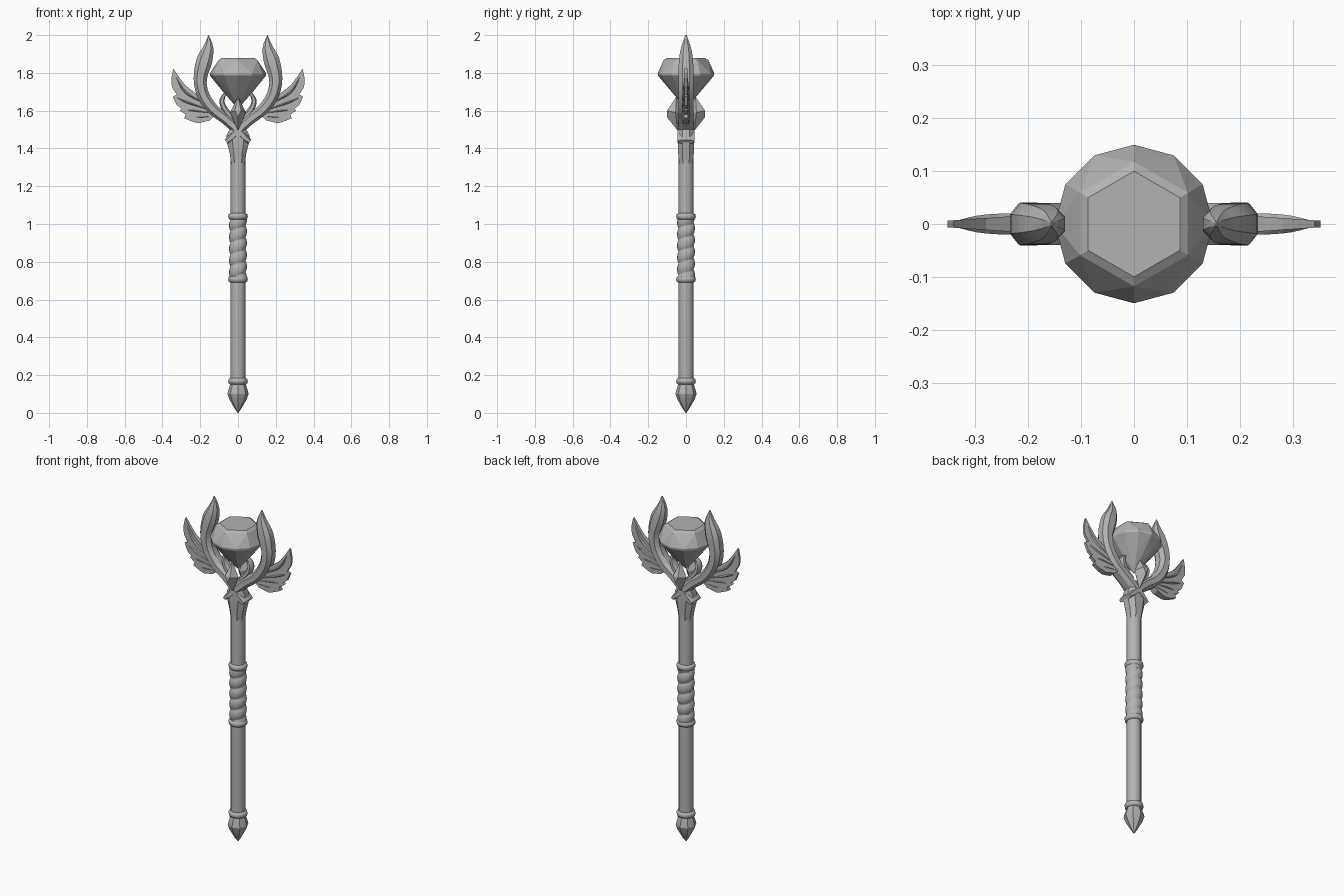
import bpy, bmesh, math
from mathutils import Vector

if "Cube" in bpy.data.objects:
    bpy.data.objects.remove(bpy.data.objects["Cube"])

stone = bpy.data.materials.new("grey")
stone.diffuse_color = (0.45, 0.45, 0.45, 1)
stone.use_nodes = True
stone.node_tree.nodes["Principled BSDF"].inputs["Base Color"].default_value = stone.diffuse_color


def finish(bm, name, angle=None):
    bmesh.ops.recalc_face_normals(bm, faces=bm.faces[:])
    me = bpy.data.meshes.new(name)
    bm.to_mesh(me)
    bm.free()
    ob = bpy.data.objects.new(name, me)
    bpy.context.collection.objects.link(ob)
    me.materials.append(stone)
    if angle:
        bpy.ops.object.select_all(action='DESELECT')
        ob.select_set(True)
        bpy.context.view_layer.objects.active = ob
        bpy.ops.object.shade_smooth_by_angle(angle=math.radians(angle))
    return ob


def skin(name, rings, angle=None):
    """Bridge a list of equal point rings and cap both ends."""
    bm = bmesh.new()
    rows = [[bm.verts.new(p) for p in r] for r in rings]
    n = len(rows[0])
    for a, b in zip(rows, rows[1:]):
        for i in range(n):
            j = (i + 1) % n
            bm.faces.new((a[i], a[j], b[j], b[i]))
    bm.faces.new(rows[0])
    bm.faces.new(rows[-1])
    return finish(bm, name, angle)


def lathe(name, profile, sides=12, angle=35):
    rings = [[(r * math.cos(2 * math.pi * i / sides), r * math.sin(2 * math.pi * i / sides), z)
              for i in range(sides)] for r, z in profile]
    return skin(name, rings, angle)


def smooth_path(pts, steps=3):
    """Catmull-Rom interpolation of tuples."""
    p = [Vector(q) for q in pts]
    p = [2 * p[0] - p[1]] + p + [2 * p[-1] - p[-2]]
    out = []
    for i in range(1, len(p) - 2):
        a, b, c, d = p[i - 1:i + 3]
        for k in range(steps):
            t = k / steps
            out.append(0.5 * (2 * b + (c - a) * t + (2 * a - 5 * b + 4 * c - d) * t * t
                              + (3 * b - a - 3 * c + d) * t ** 3))
    return out + [p[-2]]


OCT = [(1, .45), (.5, 1), (-.5, 1), (-1, .45), (-1, -.45), (-.5, -1), (.5, -1), (1, -.45)]
LENS = [(1, 0), (0, 1), (-1, 0), (0, -1)]


def horn(name, pts, section, side=1, steps=3, angle=30):
    """Sweep a section along (x, z, half width, half depth) points in the xz plane."""
    path = smooth_path(pts, steps)
    rings = []
    for i, p in enumerate(path):
        q, r = path[max(i - 1, 0)], path[min(i + 1, len(path) - 1)]
        t = Vector((r[0] - q[0], r[1] - q[1])).normalized()
        w, d = max(p[2], .001), max(p[3], .001)
        rings.append([(side * (p[0] + t.y * u * w), v * d, p[1] - t.x * u * w) for u, v in section])
    return skin(name, rings, angle)


def hull(name, points):
    bm = bmesh.new()
    for p in points:
        bm.verts.new(p)
    bmesh.ops.convex_hull(bm, input=bm.verts[:])
    return finish(bm, name)


def circle(n, r, z, turn=0.0):
    return [(r * math.sin(2 * math.pi * (i + turn) / n), r * math.cos(2 * math.pi * (i + turn) / n), z)
            for i in range(n)]


# Shaft, pommel and the three collars
lathe("shaft", [(.040, .14), (.040, 1.40), (.036, 1.46)])
lathe("pommel", [(.002, 0), (.022, .03), (.045, .07), (.056, .10), (.053, .115), (.040, .155)], 8, 25)
for name, z, h in (("pommel_collar", .168, .017), ("lower_grip_collar", .707, .017),
                   ("upper_grip_collar", 1.04, .017)):
    lathe(name, [(.040, z - h), (.049, z - h * .7), (.052, z), (.049, z + h * .7), (.040, z + h)], 12, 50)

# Wrapped grip: radius swells between the spiral seams
rings = []
for k in range(61):
    z = .72 + .305 * k / 60
    ring = []
    for i in range(20):
        a = 2 * math.pi * i / 20
        r = .038 + .009 * abs(math.sin(math.pi * (z / .062 - i / 20))) ** .6
        ring.append((r * math.cos(a), r * math.sin(a), z))
    rings.append(ring)
skin("wrapped_grip", rings, 40)

# Flared neck under the head
skin("flared_neck", [[(u * w, v * d, z) for u, v in OCT] for z, w, d in
     ((1.30, .034, .034), (1.37, .043, .041), (1.43, .058, .043), (1.47, .060, .043), (1.52, .035, .04))], 30)

# Head prongs, crossing at the neck, with wings and small claws
prong = [(-.062, 1.435, .014, .044), (-.028, 1.465, .022, .046), (.012, 1.505, .025, .043),
         (.065, 1.555, .028, .040), (.135, 1.61, .030, .040), (.185, 1.685, .032, .040),
         (.200, 1.77, .035, .040), (.178, 1.865, .042, .037), (.157, 1.935, .027, .025),
         (.156, 2.0, .001, .004)]
claw = [(.025, 1.56, .016, .025), (.065, 1.60, .016, .025), (.085, 1.645, .014, .022),
        (.075, 1.68, .010, .016), (.055, 1.70, .002, .004)]
wing = [(.342, 1.823), (.353, 1.77), (.350, 1.725), (.325, 1.685), (.345, 1.675), (.325, 1.63),
        (.298, 1.61), (.308, 1.60), (.277, 1.58), (.285, 1.56), (.245, 1.543), (.21, 1.533),
        (.15, 1.548), (.11, 1.59), (.175, 1.66), (.235, 1.70), (.28, 1.735), (.31, 1.775)]
# Raised feather ribs: start, middle, tip
feathers = [((.17, 1.635), (.28, 1.70), (.338, 1.80)),
            ((.17, 1.61), (.27, 1.645), (.335, 1.673)),
            ((.16, 1.59), (.235, 1.60), (.300, 1.602)),
            ((.14, 1.57), (.205, 1.565), (.278, 1.562))]

for s, tag in ((1, "right"), (-1, "left")):
    horn(tag + "_prong", prong, OCT, s)
    horn(tag + "_claw", claw, OCT, s)

    # Wing plate, thinning towards the tip
    def layer(sign):
        return [(s * x, sign * (.006 + .07 * max(0, .355 - x)), z) for x, z in wing]
    skin(tag + "_wing", [layer(-1), layer(1)])

    for i, (a, b, c) in enumerate(feathers):
        horn(f"{tag}_feather_{i + 1}",
             [(*a, .012, .022), (*b, .017, .018), (*c, .002, .006)], LENS, s, 4, 20)

# Large cut gem: table, crown, girdle, pavilion
hull("large_gem", circle(6, .118, 1.868) + circle(6, .10, 1.879) + circle(12, .15, 1.797)
     + circle(12, .148, 1.785) + circle(6, .075, 1.695, .5) + [(0, 0, 1.61)])

# Small pointed jewels on the front and back of the head
for s, tag in ((-1, "front"), (1, "back")):
    hull(tag + "_jewel", [(0, s * .05, 1.675), (0, s * .045, 1.495), (.042, s * .055, 1.59),
                          (-.042, s * .055, 1.59), (0, s * .015, 1.59), (.016, s * .1, 1.60),
                          (-.016, s * .1, 1.60), (0, s * .1, 1.565)])
